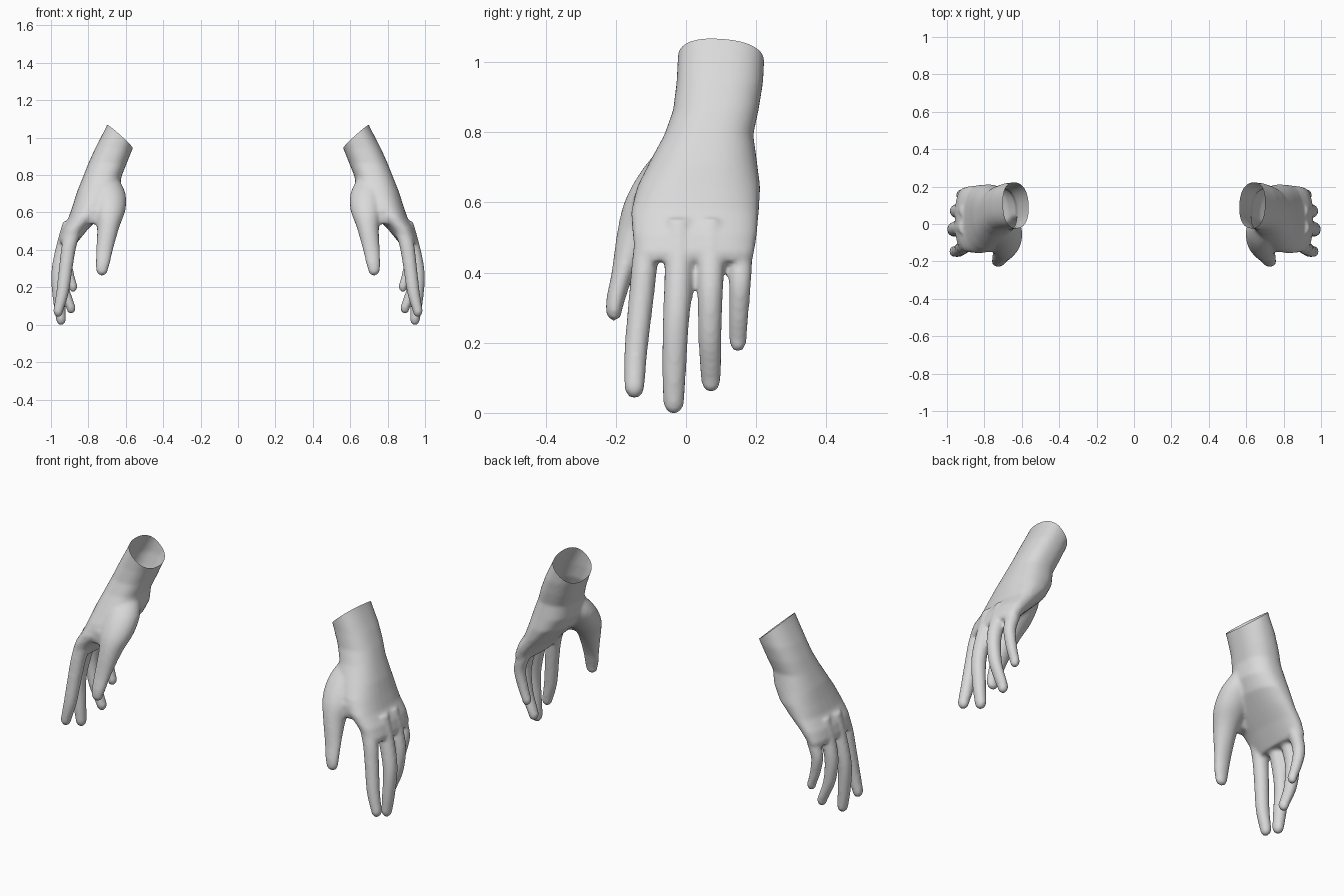
import bpy, bmesh, math
from mathutils import Vector, Matrix

if "Cube" in bpy.data.objects:
    bpy.data.objects.remove(bpy.data.objects["Cube"])

skin = bpy.data.materials.new("light_grey")
skin.diffuse_color = (0.7, 0.7, 0.7, 1)
skin.use_nodes = True
skin.node_tree.nodes["Principled BSDF"].inputs["Base Color"].default_value = skin.diffuse_color


def loft(bm, rings, sides=24, power=1.0):
    """Closed tube through horizontal rings (cx, cy, z, rx, ry)."""
    loops = []
    for cx, cy, z, rx, ry in rings:
        loop = []
        for i in range(sides):
            a = 2 * math.pi * i / sides
            c, s = math.cos(a), math.sin(a)
            loop.append(bm.verts.new((cx + rx * math.copysign(abs(c) ** power, c),
                                      cy + ry * math.copysign(abs(s) ** power, s), z)))
        loops.append(loop)
    for a, b in zip(loops, loops[1:]):
        for i in range(sides):
            j = (i + 1) % sides
            bm.faces.new((a[i], a[j], b[j], b[i]))
    bm.faces.new(loops[0])
    bm.faces.new(loops[-1][::-1])


def spans(rows):
    """Turn (z, xmin, xmax, ymin, ymax) into rings."""
    return [((a + b) / 2, (c + d) / 2, z, (b - a) / 2, (d - c) / 2)
            for z, a, b, c, d in rows]


def digit(bm, rings):
    """Finger with finely interpolated joints and a rounded tip."""
    fine = []
    n = len(rings)
    for k in range(n - 1):
        p = [Vector(rings[min(max(k + d, 0), n - 1)]) for d in (-1, 0, 1, 2)]
        for s in range(4):
            t = s / 4
            fine.append(0.5 * (2 * p[1] + (p[2] - p[0]) * t
                        + (2 * p[0] - 5 * p[1] + 4 * p[2] - p[3]) * t * t
                        + (3 * p[1] - p[0] - 3 * p[2] + p[3]) * t ** 3))
    cx, cy, z, rx, ry = rings[-1]
    for deg in (0, 25, 50, 70, 83):
        a = math.radians(deg)
        fine.append((cx, cy, z - 0.034 * math.sin(a), rx * math.cos(a), ry * math.cos(a)))
    loft(bm, fine)


bm = bmesh.new()
# forearm, wrist and upper palm
loft(bm, spans([
    (1.17, .475, .655, -.02, .225), (1.05, .525, .712, -.022, .225),
    (.95, .563, .764, -.027, .22), (.87, .595, .80, -.037, .207),
    (.80, .623, .828, -.062, .192), (.72, .632, .86, -.105, .203),
    (.65, .67, .882, -.14, .212), (.58, .74, .906, -.157, .208),
    (.52, .80, .943, -.153, .203), (.465, .845, .96, -.147, .195),
    (.44, .865, .955, -.14, .188)]), 32, 0.85)
# thumb with its mound
digit(bm, [(.715, .02, .80, .07, .06), (.69, -.03, .71, .088, .088),
           (.688, -.085, .62, .086, .086), (.694, -.135, .53, .06, .06),
           (.713, -.178, .41, .045, .034), (.722, -.198, .34, .038, .028),
           (.727, -.205, .303, .032, .024)])
# web between thumb and index finger
loft(bm, spans([(.70, .66, .85, -.11, .05), (.62, .66, .87, -.15, .0),
                (.57, .67, .88, -.15, -.06), (.545, .70, .86, -.14, -.08)]))
# four fingers: index, middle, ring, little
digit(bm, [(.855, -.095, .56, .045, .045), (.898, -.115, .45, .041, .038),
           (.918, -.128, .33, .037, .036), (.938, -.143, .18, .034, .033),
           (.961, -.147, .082, .027, .029)])
digit(bm, [(.89, -.02, .56, .045, .045), (.925, -.02, .45, .042, .041),
           (.954, -.025, .33, .039, .039), (.963, -.03, .24, .036, .037),
           (.955, -.034, .12, .032, .034), (.946, -.035, .038, .027, .03)])
digit(bm, [(.885, .07, .56, .045, .045), (.925, .07, .45, .04, .041),
           (.949, .069, .34, .036, .036), (.938, .068, .22, .032, .033),
           (.906, .07, .13, .028, .03), (.893, .071, .10, .026, .028)])
digit(bm, [(.865, .14, .56, .04, .04), (.90, .153, .45, .036, .036),
           (.92, .154, .37, .031, .031), (.904, .15, .28, .027, .028),
           (.882, .148, .214, .024, .025)])
bmesh.ops.recalc_face_normals(bm, faces=bm.faces)
solid = bpy.data.meshes.new("hand_solid")
bm.to_mesh(solid)
bm.free()

# fuse the parts into one smooth skin
helper = bpy.data.objects.new("hand_solid", solid)
bpy.context.collection.objects.link(helper)
fuse = helper.modifiers.new("fuse", 'REMESH')
fuse.mode = 'VOXEL'
fuse.voxel_size = 0.009
relax = helper.modifiers.new("relax", 'SMOOTH')
relax.factor = 0.5
relax.iterations = 5
deps = bpy.context.evaluated_depsgraph_get()
skin_mesh = bpy.data.meshes.new_from_object(helper.evaluated_get(deps))
bpy.data.objects.remove(helper)

# slanted open cut at the top of the forearm
bm = bmesh.new()
bm.from_mesh(skin_mesh)
bmesh.ops.bisect_plane(bm, geom=bm.verts[:] + bm.edges[:] + bm.faces[:],
                       plane_co=(.565, .08, .953), plane_no=(-.9, .1, 1),
                       clear_outer=True)
low = min(v.co.z for v in bm.verts)
for v in bm.verts:
    v.co.z -= low
for f in bm.faces:
    f.smooth = True

# right and left hand
for name, side in (("right_side_hand", 1), ("left_side_hand", -1)):
    mesh = bpy.data.meshes.new(name)
    if side < 0:
        bmesh.ops.transform(bm, matrix=Matrix.Scale(-1, 4, (1, 0, 0)), verts=bm.verts)
        bmesh.ops.reverse_faces(bm, faces=bm.faces)
    bm.to_mesh(mesh)
    mesh.materials.clear()
    mesh.materials.append(skin)
    bpy.context.collection.objects.link(bpy.data.objects.new(name, mesh))
bm.free()
